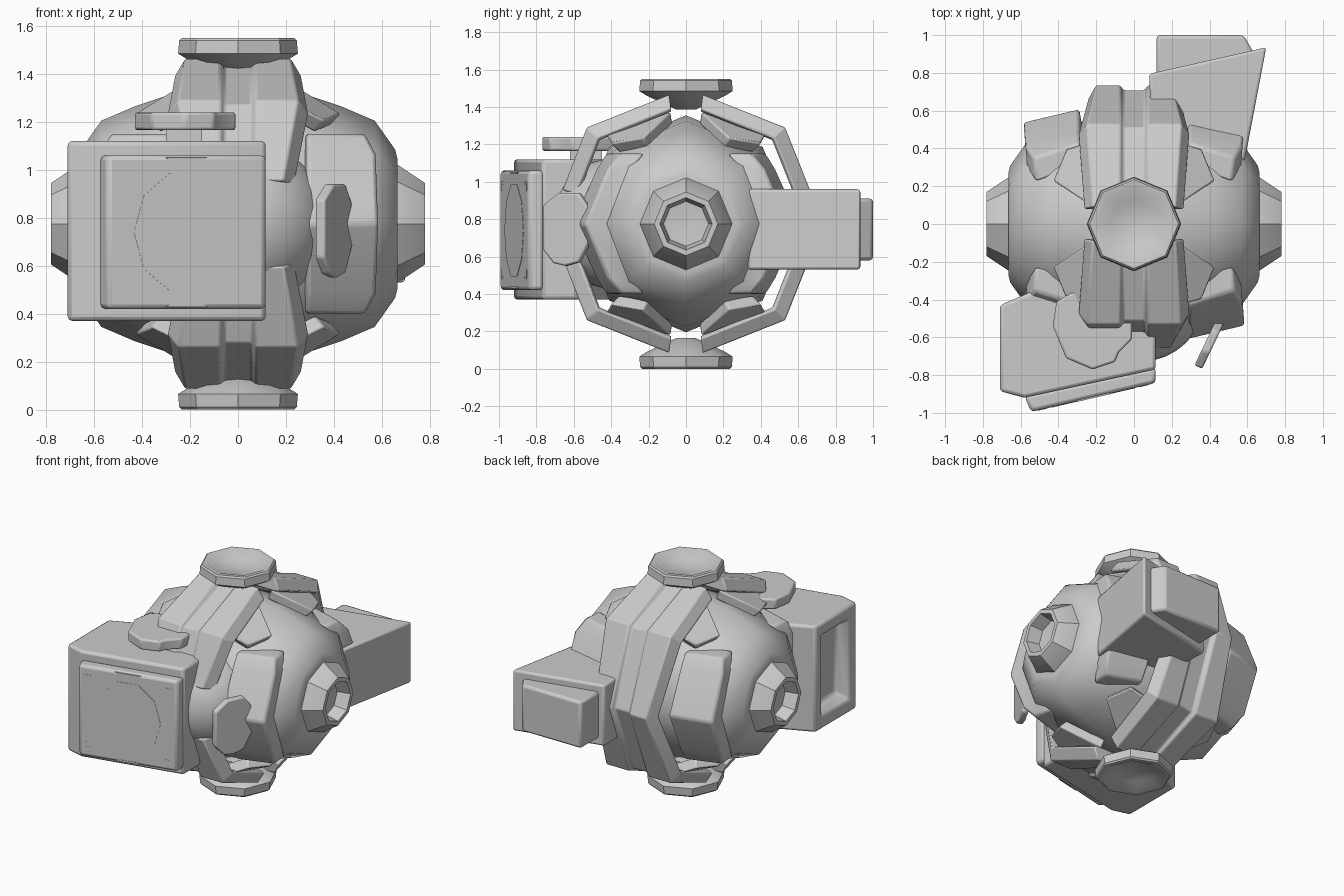
import bpy, bmesh
from math import sin, cos, pi, radians
from mathutils import Vector, Matrix

if "Cube" in bpy.data.objects:
    bpy.data.objects.remove(bpy.data.objects["Cube"])

C = Vector((0, 0, 0.775))   # centre of the round body


def build(name, verts, faces, bevel=0.0, angle=30):
    me = bpy.data.meshes.new(name)
    me.from_pydata([tuple(v) for v in verts], [], faces)
    bm = bmesh.new()
    bm.from_mesh(me)
    bmesh.ops.recalc_face_normals(bm, faces=bm.faces)
    bm.to_mesh(me)
    bm.free()
    ob = bpy.data.objects.new(name, me)
    bpy.context.collection.objects.link(ob)
    bpy.ops.object.select_all(action='DESELECT')
    ob.select_set(True)
    bpy.context.view_layer.objects.active = ob
    bpy.ops.object.shade_smooth_by_angle(angle=radians(angle))
    if bevel:
        m = ob.modifiers.new("bevel", 'BEVEL')
        m.width, m.segments, m.limit_method = bevel, 2, 'ANGLE'
        m.angle_limit = radians(35)
    return ob


def skin(name, rings, bevel=0.0, angle=30):
    """Join equal rings of points and close both ends."""
    n = len(rings[0])
    faces = [(i * n + j, i * n + (j + 1) % n, (i + 1) * n + (j + 1) % n, (i + 1) * n + j)
             for i in range(len(rings) - 1) for j in range(n)]
    faces += [tuple(range(n)), tuple(range((len(rings) - 1) * n, len(rings) * n))]
    return build(name, [v for r in rings for v in r], faces, bevel, angle)


def prism(name, poly, z0, z1, bevel=0.0, mat=Matrix()):
    return skin(name, [[mat @ Vector((x, y, z)) for x, y in poly] for z in (z0, z1)], bevel)


def lathe(name, profile, axis, side=1, sides=8, angle=30):
    """Revolve (height, radius) pairs about the x or z axis through the centre."""
    rings = []
    for h, r in profile:
        ring = []
        for k in range(sides):
            a, b = r * cos(2 * pi * k / sides), r * sin(2 * pi * k / sides)
            p = (h * side, a, b) if axis == 'x' else (a, b, h * side)
            ring.append(C + Vector(p))
        rings.append(ring)
    return skin(name, rings, 0, angle)


# Eight-sided body with a soft surface
half = [(0.665, 0.27), (0.655, 0.31), (0.57, 0.43), (0.43, 0.49), (0.25, 0.55)]
lathe("body_core", half + [(0, 0.58)] + [(-x, r) for x, r in reversed(half)], 'x', angle=60)

# Side hubs and the top and bottom dishes
for s, word in ((1, "right"), (-1, "left")):
    lathe(word + "_hub", [(0.62, 0.255), (0.66, 0.25), (0.78, 0.17), (0.78, 0.14),
                          (0.69, 0.12), (0.68, 0.01)], 'x', s)
for s, word in ((1, "top"), (-1, "bottom")):
    lathe(word + "_dish", [(0.61, 0.05), (0.685, 0.21), (0.71, 0.25), (0.765, 0.245),
                           (0.775, 0.235), (0.772, 0.20), (0.735, 0.13), (0.725, 0.01)], 'z', s)

# Central eye ball at the front
bpy.ops.mesh.primitive_uv_sphere_add(segments=32, ring_count=16, radius=0.35,
                                     location=(0.03, -0.38, 0.775))
eye = bpy.context.object
eye.name = "eye_ball"
bpy.ops.object.shade_smooth()


# Channelled armour bands that follow an octagon around the body
def band(name, path):
    rings = []
    for y, z, w in path:
        sec = [(w + 0.045, 0.89), (w, 1), (0.075, 1), (0.055, 0.965)]
        sec = sec + [(-x, f) for x, f in reversed(sec)]
        sec += [(-w - 0.02, 0.87), (w + 0.02, 0.87)]
        rings.append([C + Vector((x, y * f, z * f)) for x, f in sec])
    skin(name, rings, 0.008)


back = [(0.09, 0.69, 0.22), (0.53, 0.515, 0.25), (0.735, 0, 0.20)]
band("back_band", back + [(y, -z, w) for y, z, w in reversed(back[:2])])
for s, word in ((1, "upper"), (-1, "lower")):
    band(word + "_front_band", [(-0.09, s * 0.69, 0.22), (-0.53, s * 0.515, 0.25),
                                (-0.66, s * 0.18, 0.19)])

# Side plates and the smaller tilted plates, repeated around the body
for sx in (1, -1):
    for sy in (1, -1):
        rings = []
        for z, y1, y2, x2 in ((0.375, 0.43, 0.35, 0.53), (0.29, 0.48, 0.42, 0.575),
                              (0, 0.61, 0.54, 0.585),
                              (-0.29, 0.48, 0.42, 0.575), (-0.375, 0.43, 0.35, 0.53)):
            pts = [(0.29, y1), (x2, y2), (x2 - 0.01, y2 - 0.13), (0.27, y1 - 0.12)]
            rings.append([C + Vector((sx * x, sy * y, z)) for x, y in pts])
        skin("side_plate", rings, 0.015)
        for sz in (1, -1):
            quad = [(0.20, 0.08, 0.60), (0.43, 0.23, 0.46), (0.36, 0.40, 0.43), (0.22, 0.44, 0.50)]
            rings = [[C + Vector((sx * x * f, sy * y * f, sz * z * f)) for x, y, z in quad]
                     for f in (1.0, 0.89)]
            skin("tilted_plate", rings, 0.01)

# Front housing with a recess cut into its outer side
housing = prism("front_housing", [(-0.71, -0.43), (-0.48, -0.33), (-0.1, -0.45), (0.115, -0.58),
                                  (0.115, -0.77), (-0.58, -0.92), (-0.71, -0.885)],
                0.37, 1.12)
cutter = skin("recess_cutter", [[(x, y, z) for y, z in ((-0.82 + d, 0.45 + d), (-0.49 - d, 0.45 + d),
                                                        (-0.49 - d, 1.04 - d), (-0.82 + d, 1.04 - d))]
                                for x, d in ((-0.73, 0.0), (-0.62, 0.05))])
cutter.hide_render = True
cutter.hide_viewport = True
cut = housing.modifiers.new("recess", 'BOOLEAN')
cut.operation, cut.object, cut.solver = 'DIFFERENCE', cutter, 'EXACT'
bev = housing.modifiers.new("bevel", 'BEVEL')
bev.width, bev.segments, bev.limit_method = 0.018, 2, 'ANGLE'

# Angled front panel with fine raised details
prism("front_panel", [(0.115, -0.76), (0.115, -0.842), (-0.545, -0.995), (-0.58, -0.91)],
      0.42, 1.06, 0.02)
u = Vector((0.66, 0.153, 0)).normalized()
n = Vector((u.y, -u.x, 0))
face = Matrix((u, (0, 0, 1), n)).transposed().to_4x4()
face.translation = Vector((-0.215, -0.9185, 0.74))
prism("panel_disc", [(0.225 * cos(k * pi / 5), 0.26 * sin(k * pi / 5)) for k in range(10)],
      -0.01, 0.002, 0, face)
for sx in (1, -1):
    for sy in (1, -1):
        ell = [(0.30, 0.26), (0.25, 0.26), (0.25, 0.245), (0.285, 0.245), (0.285, 0.21), (0.30, 0.21)]
        prism("panel_corner", [(sx * x, sy * y) for x, y in ell], -0.01, 0.002, 0, face)
    prism("panel_slot", [(-0.09, sx * 0.312), (-0.07, sx * 0.30), (0.07, sx * 0.30), (0.09, sx * 0.312)],
          -0.01, 0.003, 0, face)

# Notched lid plates: one above the housing, one beside the eye
lid = [(-0.21, 0.02), (-0.14, -0.15), (0, -0.21), (0.12, -0.17), (0.14, -0.12),
       (0.21, -0.05), (0.21, 0.06), (0.12, 0.19), (-0.05, 0.23), (-0.19, 0.15)]
prism("top_lid", [(x - 0.22, y - 0.56) for x, y in lid], 1.165, 1.24, 0.012)
prism("top_lid_stem", [(-0.30, -0.62), (-0.15, -0.62), (-0.15, -0.45), (-0.30, -0.45)], 1.1, 1.17)
u = Vector((0.12, 0.25, 0)).normalized()
n = Vector((u.y, -u.x, 0))
side = Matrix((u, (0, 0, 1), n)).transposed().to_4x4()
side.translation = Vector((0.39, -0.625, 0.745))
heart = [(-0.14, 0.13), (-0.05, 0.195), (0.07, 0.195), (0.14, 0.10), (0.09, 0.03),
         (0.14, -0.05), (0.07, -0.175), (-0.01, -0.195), (-0.08, -0.18), (-0.14, -0.11)]
prism("side_lid", heart, -0.01, 0.035, 0.01, side)

# Rear block with its smaller end piece
prism("rear_block", [(0.09, 0.55), (0.08, 0.795), (0.70, 0.935), (0.585, 0.33), (0.2, 0.3)],
      0.53, 0.96, 0.015)
prism("rear_end_piece", [(0.12, 0.72), (0.12, 1.0), (0.58, 1.0), (0.65, 0.88)], 0.58, 0.91, 0.018)
